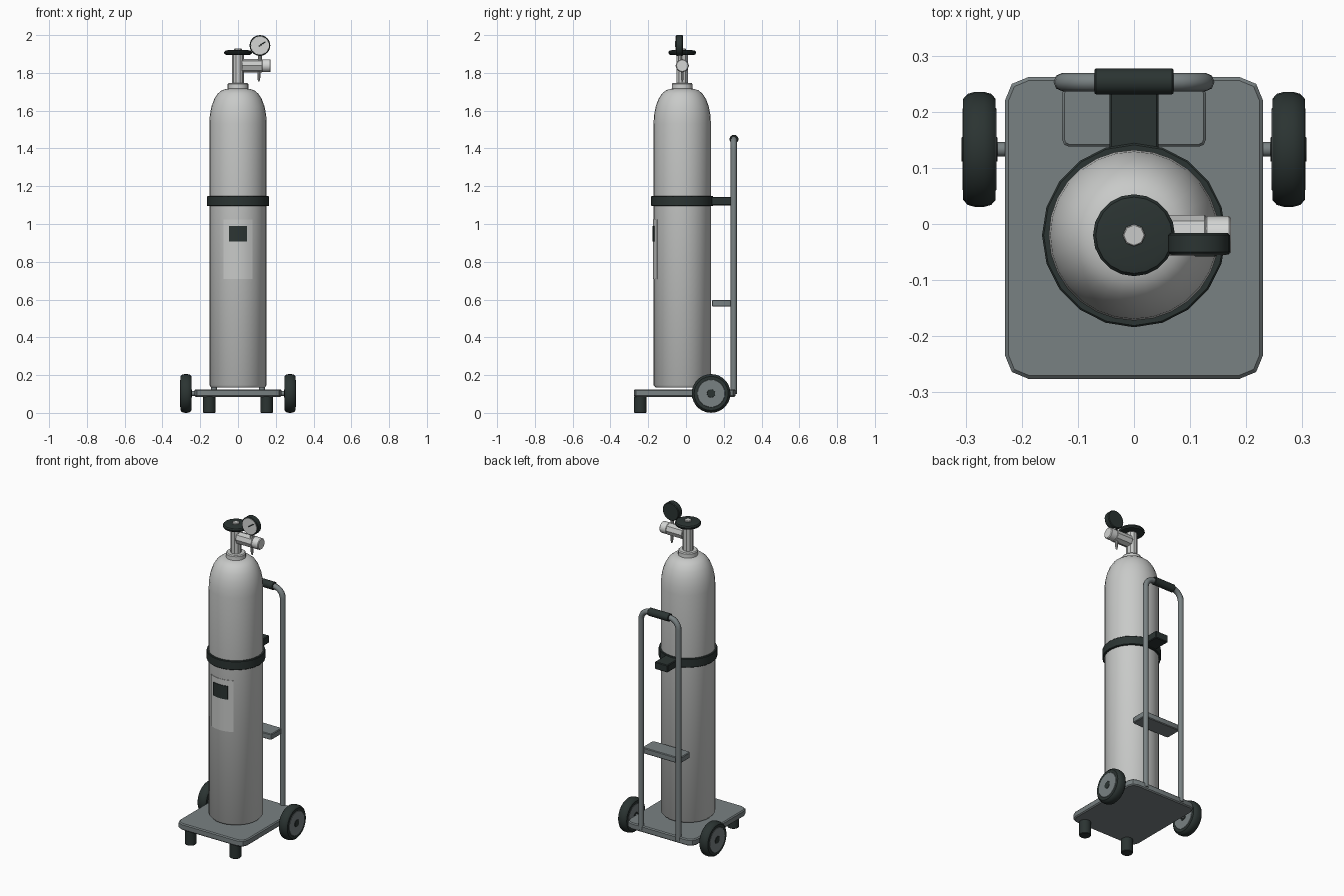
import bpy, bmesh, math
from mathutils import Vector, Matrix

if "Cube" in bpy.data.objects:
    bpy.data.objects.remove(bpy.data.objects["Cube"])


def mat(name, r, g, b):
    m = bpy.data.materials.new(name)
    m.diffuse_color = (r, g, b, 1)
    m.use_nodes = True
    m.node_tree.nodes["Principled BSDF"].inputs["Base Color"].default_value = m.diffuse_color
    return m


LIGHT = mat("light_grey_paint", 0.58, 0.59, 0.58)
PALE = mat("pale_dial", 0.66, 0.67, 0.66)
GREY = mat("steel_grey", 0.19, 0.22, 0.225)
DARK = mat("black_rubber", 0.024, 0.034, 0.032)
TY = -0.02  # tank axis in y


def finish(name, bm, *mats, angle=35):
    bmesh.ops.recalc_face_normals(bm, faces=bm.faces)
    me = bpy.data.meshes.new(name)
    bm.to_mesh(me)
    bm.free()
    ob = bpy.data.objects.new(name, me)
    bpy.context.collection.objects.link(ob)
    for m in mats:
        me.materials.append(m)
    bpy.ops.object.select_all(action='DESELECT')
    ob.select_set(True)
    bpy.context.view_layer.objects.active = ob
    bpy.ops.object.shade_smooth_by_angle(angle=math.radians(angle))
    return ob


def lathe(name, profile, m, loc, axis='Z', n=20, angle=35):
    """Revolve (radius, height) points about an axis; ends are capped."""
    bm = bmesh.new()
    rings = []
    for r, h in profile:
        rings.append([bm.verts.new((r * math.cos(2 * math.pi * i / n),
                                    r * math.sin(2 * math.pi * i / n), h)) for i in range(n)])
    for a, b in zip(rings, rings[1:]):
        for i in range(n):
            j = (i + 1) % n
            bm.faces.new((a[i], a[j], b[j], b[i]))
    bm.faces.new(rings[0])
    bm.faces.new(rings[-1])
    rot = {'Z': Matrix(), 'X': Matrix.Rotation(math.pi / 2, 4, 'Y'),
           'Y': Matrix.Rotation(-math.pi / 2, 4, 'X')}[axis]
    bm.transform(Matrix.Translation(loc) @ rot)
    return finish(name, bm, m, angle=angle)


def cyl(name, r, a, b, m, loc, axis='Z', n=16, bev=0.004):
    return lathe(name, [(r - bev, a), (r, a + bev), (r, b - bev), (r - bev, b)], m, loc, axis, n)


def box(name, lo, hi, m, corner=0.0, bev=0.004):
    """Box with optional rounded vertical corners and softened rims."""
    lo, hi = Vector(lo), Vector(hi)
    bm = bmesh.new()
    bmesh.ops.create_cube(bm, size=1)
    bmesh.ops.scale(bm, vec=hi - lo, verts=bm.verts)
    bmesh.ops.translate(bm, vec=(lo + hi) / 2, verts=bm.verts)
    if corner:
        es = [e for e in bm.edges if abs(e.verts[0].co.z - e.verts[1].co.z) > 1e-4]
        bmesh.ops.bevel(bm, geom=es, offset=corner, segments=2, profile=0.5, affect='EDGES')
    es = [e for e in bm.edges if e.calc_face_angle(0) > 0.8 or
          (corner and abs(e.verts[0].co.z - e.verts[1].co.z) < 1e-4)]
    bmesh.ops.bevel(bm, geom=es, offset=bev, segments=1, affect='EDGES')
    return finish(name, bm, m, angle=25)


def curved_plate(name, r, half_deg, z0, z1, m, t=0.003, n=8):
    """Thin plate wrapped on the front of the tank."""
    bm = bmesh.new()
    cols = []
    for i in range(n + 1):
        a = math.radians(-half_deg + 2 * half_deg * i / n)
        cols.append([bm.verts.new((q * math.sin(a), TY - q * math.cos(a), z))
                     for q, z in ((r, z0), (r + t, z0), (r + t, z1), (r, z1))])
    for a, b in zip(cols, cols[1:]):
        for k in range(4):
            bm.faces.new((a[k], a[(k + 1) % 4], b[(k + 1) % 4], b[k]))
    bm.faces.new(cols[0])
    bm.faces.new(cols[-1])
    return finish(name, bm, m)


# Base plate
box("base_plate", (-0.23, -0.276, 0.085), (0.23, 0.262, 0.125), GREY, 0.042, 0.006)

# Axle, wheels with hubs, front feet
cyl("axle", 0.013, -0.26, 0.26, GREY, (0, 0.133, 0.103), 'X', 12, 0.001)
for s, side in ((-1, "left"), (1, "right")):
    c = (s * 0.2755, 0.133, 0.103)
    lathe(side + "_tyre", [(0.078, -0.029), (0.09, -0.029), (0.099, -0.021), (0.1025, -0.008),
                           (0.1025, 0.008), (0.099, 0.021), (0.09, 0.029), (0.078, 0.029)],
          DARK, c, 'X', 28)
    cyl(side + "_hub", 0.074, -0.0305, 0.0305, GREY, c, 'X', 24, 0.002)
    cyl(side + "_hub_cap", 0.022, -0.032, 0.032, DARK, c, 'X', 16, 0.001)
    cyl(side + "_front_foot", 0.033, 0, 0.09, DARK, (s * 0.152, -0.242, 0), n=16, bev=0.003)

# Tank body with domed shoulder and neck collar
dome = [(0.056 + 0.096 * math.cos(t) ** 0.9, 1.53 + 0.185 * math.sin(t))
        for t in [math.radians(a) for a in (0, 15, 30, 45, 60, 74, 86)]]
lathe("tank", [(0.142, 0.135), (0.152, 0.147)] + dome + [(0.05, 1.717)],
      LIGHT, (0, TY, 0), n=28, angle=40)
lathe("neck_collar", [(0.06, 1.695), (0.055, 1.715), (0.055, 1.74), (0.05, 1.746)],
      LIGHT, (0, TY, 0), n=20)

# Front label panel and dark mark
curved_plate("label_panel", 0.151, 30, 0.71, 1.025, LIGHT)
curved_plate("label_mark", 0.153, 18, 0.908, 0.99, DARK, 0.005)

# Strap and bracket to the handle
cyl("strap", 0.164, 1.094, 1.148, DARK, (0, TY, 0), n=20, bev=0.003)
box("strap_bracket", (-0.044, 0.125, 1.099), (0.044, 0.242, 1.144), DARK)

# Handle frame: one bent tube
R, X, TOP = 0.06, 0.127, 1.449
arc = [(X - R + R * math.cos(a), TOP - R + R * math.sin(a))
       for a in [math.radians(15 * k) for k in range(7)]]
path = [(X, 0.10)] + arc + [(-x, z) for x, z in reversed(arc)] + [(-X, 0.10)]
cu = bpy.data.curves.new("handle_path", 'CURVE')
cu.dimensions = '3D'
cu.bevel_depth, cu.bevel_resolution, cu.use_fill_caps = 0.0165, 2, True
sp = cu.splines.new('POLY')
sp.points.add(len(path) - 1)
for p, (x, z) in zip(sp.points, path):
    p.co = (x, 0.253, z, 1)
cu.materials.append(GREY)
sp.use_smooth = True
frame = bpy.data.objects.new("handle_frame", cu)
bpy.context.collection.objects.link(frame)
cyl("handle_grip", 0.0235, -0.07, 0.07, DARK, (0, 0.254, TOP), 'X', 14, 0.002)

# Rear cross shelf
box("rear_shelf", (-0.128, 0.138, 0.562), (0.128, 0.245, 0.598), GREY, 0.012)

# Valve: stem, handwheel, knob, side outlet, nozzle
cyl("valve_stem", 0.031, 1.74, 1.9, LIGHT, (0, TY, 0), n=10, bev=0.002)
lathe("handwheel", [(0.055, 1.894), (0.068, 1.897), (0.073, 1.904), (0.073, 1.91),
                    (0.068, 1.917), (0.055, 1.92)], DARK, (0, TY, 0), n=20)
cyl("handwheel_nut", 0.02, 1.91, 1.928, LIGHT, (0, TY, 0), n=8, bev=0.002)
cyl("side_outlet", 0.036, 0.02, 0.128, LIGHT, (0, TY, 1.838), 'X', 8, 0.002)
cyl("outlet_cap", 0.034, 0.126, 0.173, PALE, (0, TY, 1.838), 'X', 16, 0.004)
lathe("nozzle", [(0.004, 1.755), (0.008, 1.775), (0.008, 1.82)], LIGHT, (0.11, TY, 0), n=10)

# Pressure gauge with dial and needle
GX, GZ = 0.116, 1.945
cyl("gauge_stem", 0.01, 1.85, 1.91, LIGHT, (GX, TY - 0.013, 0), n=10, bev=0.001)
cyl("gauge_body", 0.055, -0.054, -0.016, DARK, (GX, 0, GZ), 'Y', 24, 0.004)
cyl("gauge_dial", 0.049, -0.0555, -0.05, PALE, (GX, 0, GZ), 'Y', 24, 0.0005)
needle = box("gauge_needle", (-0.008, -0.0575, -0.003), (0.036, -0.055, 0.003), DARK, bev=0.0005)
needle.rotation_euler = (0, math.radians(-35), 0)
needle.location = (GX, 0, GZ)
